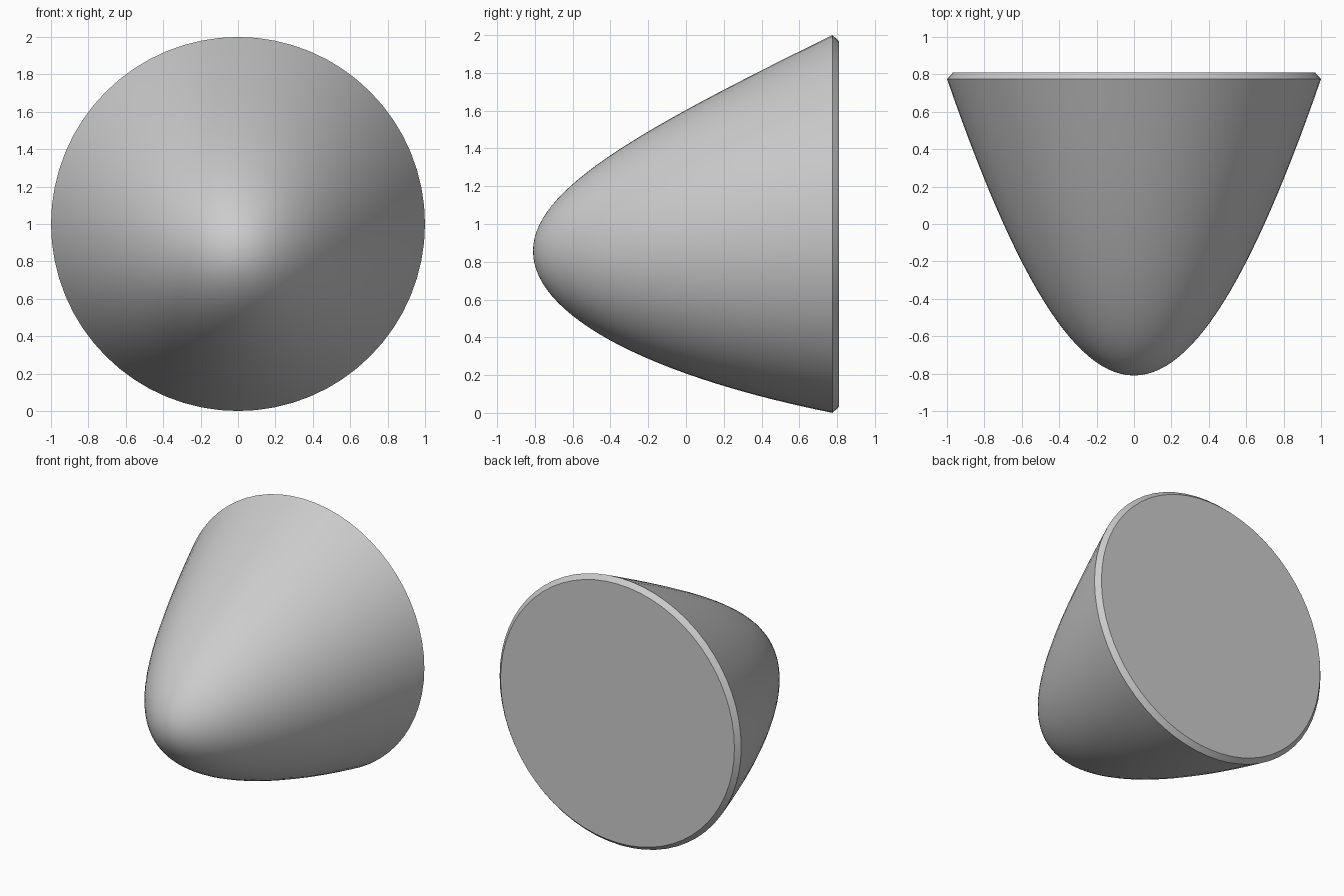
import bpy
import bmesh
from math import cos, sin, pi, radians, sqrt

cube = bpy.data.objects.get("Cube")
if cube:
    bpy.data.objects.remove(cube, do_unlink=True)

SEGMENTS = 64
RINGS = 28
TIP_Y, RIM_Y, BACK_Y = -0.81, 0.775, 0.81
LENGTH = RIM_Y - TIP_Y

# Grey material
grey = bpy.data.materials.new("light_grey")
grey.use_nodes = True
colour = (0.6, 0.6, 0.6, 1)
grey.diffuse_color = colour
grey.node_tree.nodes["Principled BSDF"].inputs["Base Color"].default_value = colour

bm = bmesh.new()


def ring(y, radius, centre_z):
    """Circle of vertices facing along y."""
    angles = [2 * pi * i / SEGMENTS for i in range(SEGMENTS)]
    return [bm.verts.new((radius * cos(a), y, centre_z + radius * sin(a))) for a in angles]


# Rounded nose: near-parabolic radius, axis bending upward to the rim
rings = []
for i in range(1, RINGS + 1):
    t = LENGTH * (i / RINGS) ** 2
    radius = min(1, sqrt(t) * (0.755 + 0.0247 * t))
    rings.append(ring(TIP_Y + t, radius, 0.857 + 0.143 * (t / LENGTH) ** 1.6))

# Bevelled rim at the back
rings.append(ring(BACK_Y, 0.968, 1))

# Skin, tip fan and flat back
tip = bm.verts.new((0, TIP_Y, 0.862))
for i in range(SEGMENTS):
    j = (i + 1) % SEGMENTS
    bm.faces.new((tip, rings[0][i], rings[0][j]))
    for a, b in zip(rings, rings[1:]):
        bm.faces.new((a[i], b[i], b[j], a[j]))
bm.faces.new(rings[-1])
bmesh.ops.recalc_face_normals(bm, faces=bm.faces)

mesh = bpy.data.meshes.new("nose_cone")
bm.to_mesh(mesh)
bm.free()
mesh.materials.append(grey)
nose = bpy.data.objects.new("nose_cone", mesh)
bpy.context.collection.objects.link(nose)

# Smooth skin with crisp rim edges
bpy.ops.object.select_all(action="DESELECT")
nose.select_set(True)
bpy.context.view_layer.objects.active = nose
bpy.ops.object.shade_smooth_by_angle(angle=radians(30))
